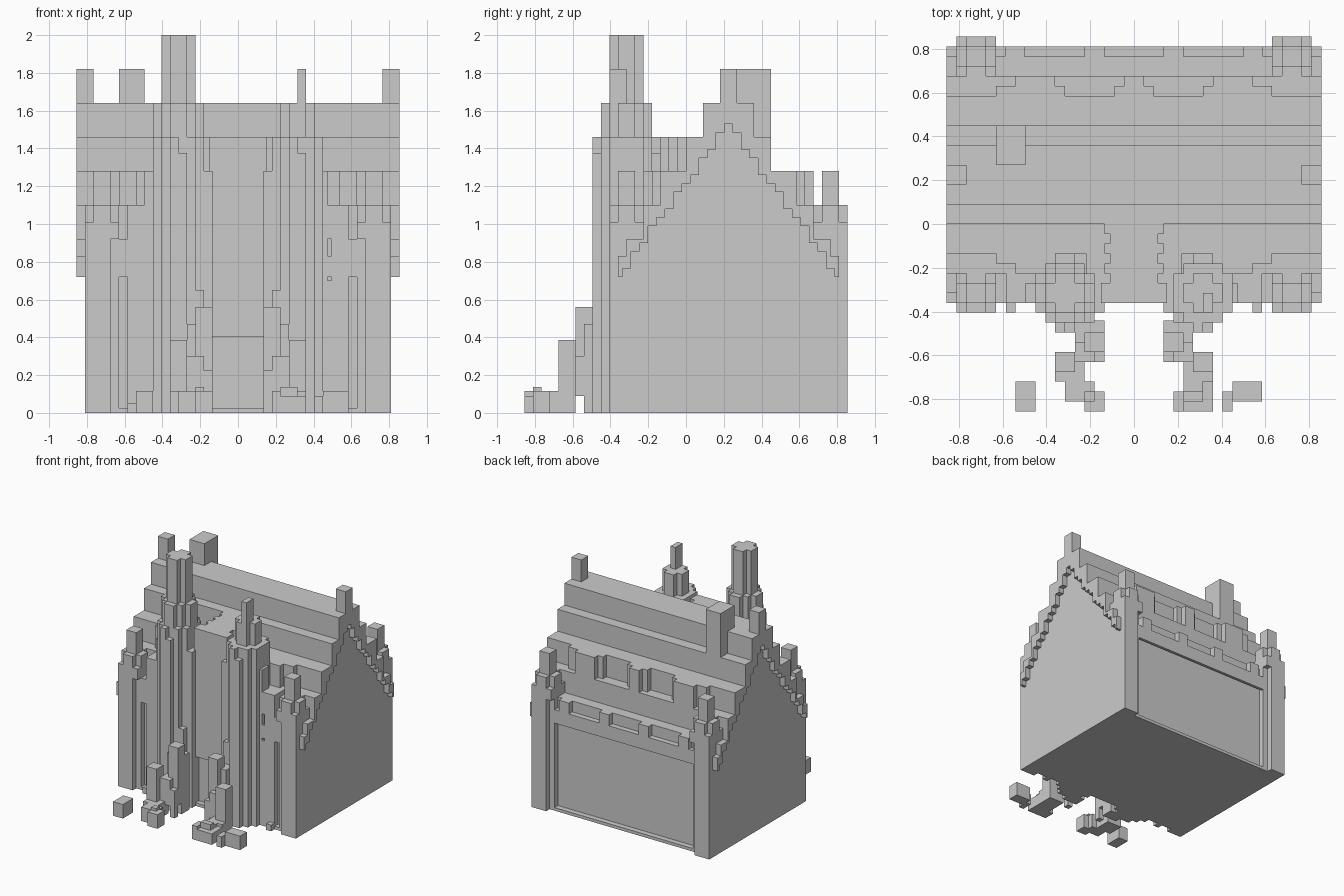
import bpy, bmesh

V = 0.045          # block size
RY = 0.225         # ridge position in y


def finish(name, bm):
    bmesh.ops.recalc_face_normals(bm, faces=bm.faces)
    me = bpy.data.meshes.new(name)
    bm.to_mesh(me)
    bm.free()
    ob = bpy.data.objects.new(name, me)
    bpy.context.collection.objects.link(ob)
    return ob


def boxes(name, items, mirror=False):
    """One object from boxes (x0, x1, y0, y1, z0, z1), optionally repeated at -x."""
    bm = bmesh.new()
    for x0, x1, y0, y1, z0, z1 in items:
        for a, b in ([(x0, x1), (-x1, -x0)] if mirror else [(x0, x1)]):
            vs = bmesh.ops.create_cube(bm, size=1)["verts"]
            for v in vs:
                v.co = (a if v.co.x < 0 else b,
                        y0 if v.co.y < 0 else y1,
                        z0 if v.co.z < 0 else z1)
    return finish(name, bm)


def extrude_x(name, profile, half):
    """Extrude a (y, z) profile from -half to +half in x."""
    bm = bmesh.new()
    f = bm.faces.new([bm.verts.new((-half, y, z)) for y, z in profile])
    r = bmesh.ops.extrude_face_region(bm, geom=[f])
    for v in r["geom"]:
        if isinstance(v, bmesh.types.BMVert):
            v.co.x = half
    bm.faces.new([v for v in f.verts]) if not f.is_valid else None
    return finish(name, bm)


# Fine stair line of the gables, as half profile from ridge outwards
def stair(limit_front, limit_back):
    half = []
    for k in range(14):
        z = 0.72 + V * round(18 * (1 - k / 13))
        half += [((k - 0.5) * V, z), ((k + 0.5) * V, z)]
    half = half[1:]
    front = [(max(RY - d, limit_front), z) for d, z in reversed(half)]
    back = [(min(RY + d, limit_back), z) for d, z in half]
    pts = []
    for p in front + back:
        if pts and abs(p[0] - pts[-1][0]) < 1e-5 and \
                (abs(p[0] - limit_front) < 1e-5 or abs(p[0] - limit_back) < 1e-5):
            if abs(p[0] - limit_front) < 1e-5:
                pts[-1] = p
            continue
        pts.append(p)
    return pts


# Main body with stepped gables
extrude_x("body", [(-0.315, 0)] + stair(-0.315, 0.765) + [(0.765, 0)], 0.81)

# Stepped roof, overhanging the gables and the eaves
levels = [(0.135, 1.64), (0.225, 1.46), (0.36, 1.28), (0.45, 1.10), (0.54, 0.92), (0.585, 0.83)]
top, inner = [], 0
for d, z in levels:
    if inner:
        top.append((inner, z))
    top.append((d, z))
    inner = d
roof = [(RY + d, z) for d, z in reversed(top)] + [(RY - d, z) for d, z in top]
extrude_x("roof", stair(-0.36, 0.81) + roof, 0.855)

# Ragged forward edges of the roof courses
tabs = [(0.36, 0.54, 0.54, 0.675, 1.10, 1.28), (0.315, 0.36, 0.54, 0.63, 1.10, 1.28),
        (0.54, 0.63, 0.54, 0.63, 1.10, 1.28), (0, 0.045, 0.54, 0.675, 1.10, 1.28),
        (0.045, 0.09, 0.54, 0.63, 1.10, 1.28)]
boxes("back_roof_tabs", tabs, True)
boxes("front_roof_tabs", [(a, b, 2 * RY - d, 2 * RY - c, e, f)
                          for a, b, c, d, e, f in tabs[:3]], True)
boxes("eave_blocks", [(a, a + 0.09, y0, y0 + V, 0.78, 0.92)
                      for a in (0.135, 0.50) for y0 in (0.765, -0.36)], True)

# Ridge finials and chimney
boxes("ridge_finials", [(0.765, 0.855, 0.18, 0.27, 1.6, 1.82)], True)
boxes("chimney", [(-0.63, -0.495, 0.27, 0.45, 1.3, 1.82)])

# Floor slab
boxes("floor", [(-0.81, 0.81, -0.36, 0.81, 0, 0.025)])

# Corner piers with pinnacles
for name, c in (("front", -0.315), ("back", 0.765)):
    s = 1 if c > 0 else -1
    boxes(name + "_corner_piers", [
        (0.675, 0.81, c - 0.09, c + 0.09, 0, 0.92),
        (0.63, 0.675, c - 0.09 + (0 if s > 0 else V), c + 0.09 - (V if s > 0 else 0), 0, 0.92),
        (0.63, 0.81, c - 0.09, c + 0.09, 0.92, 1.01),
        (0.63, 0.81, c - V, c + V, 1.01, 1.10),
        (0.675, 0.765, c - 0.09, c + 0.09, 1.01, 1.10),
        (0.675, 0.765, c - V, c + V, 1.10, 1.28)], True)

# Entrance bay: wall over door, cross roof, side steps of the cross roof
boxes("entrance_wall", [(-0.15, 0.15, -0.36, -0.27, 0.405, 1.46)])
boxes("cross_roof", [(-0.11, 0.11, -0.34, 0.02, 1.0, 1.46),
                     (-0.22, 0.22, -0.34, -0.10, 1.0, 1.28)])
boxes("cross_roof_edges", [(0.10, 0.135, y, y + V, 1.2, 1.46)
                           for y in (-0.315, -0.225, -0.135, -0.045)], True)

# Facade buttresses beside the towers
boxes("facade_buttresses", [(0.495, 0.585, -0.36, -0.30, 0, 0.83),
                            (0.495, 0.63, -0.36, -0.27, 0.83, 0.92),
                            (0.45, 0.585, -0.36, -0.13, 0.92, 1.10),
                            (0.54, 0.585, -0.405, -0.35, 0, 0.05)], True)


# Towers: stepped round plan made of crossed boxes
def drum(cx, z0, z1, spans):
    return [(cx - a * V, cx + a * V, -0.315 - b * V, -0.315 + b * V, z0, z1) for a, b in spans]


for name, cx in (("left_tower", -0.315), ("right_tower", 0.315)):
    parts = drum(cx, 0, 0.70, [(4, 1)])
    parts += drum(cx, 0, 1.28, [(4, 1)] if cx < 0 else [(3.5, 1)])
    parts += drum(cx, 0, 1.46, [(3, 2), (2, 3)]) + drum(cx, 0, 1.375, [(1, 4)])
    parts += [(cx - V, cx, -0.495, -0.3, 1.3, 1.46)]
    if cx < 0:
        parts += drum(cx, 1.46, 1.64, [(3, 1), (2, 2), (1, 3)])
        parts += drum(cx, 1.64, 2.0, [(2, 1), (1, 2)])
    else:
        parts += drum(cx, 1.46, 1.64, [(2, 1), (1, 2)])
        parts += [(0.315, 0.36, -0.405, -0.315, 1.6, 1.82)]
    boxes(name, parts)
boxes("door_jambs", [(0.135, 0.225, -0.405, -0.30, 0, 1.28),
                     (0.18, 0.225, -0.45, -0.40, 0, 0.65)], True)

# Broken steps flanking the entrance path
boxes("flanking_blocks", [
    (0.135, 0.225, -0.585, -0.495, 0.09, 0.56),
    (0.135, 0.27, -0.54, -0.44, 0, 0.47),
    (0.18, 0.27, -0.63, -0.54, 0.09, 0.30),
    (0.135, 0.18, -0.63, -0.585, 0, 0.225),
    (0.27, 0.36, -0.675, -0.585, 0, 0.385),
    (0.225, 0.36, -0.72, -0.585, 0, 0.115),
    (0.225, 0.315, -0.765, -0.72, 0, 0.115)], True)
boxes("left_rubble", [(-0.225, -0.135, -0.855, -0.765, 0, 0.115),
                      (-0.315, -0.18, -0.81, -0.72, 0, 0.115),
                      (-0.225, -0.18, -0.81, -0.765, 0.1, 0.137),
                      (-0.54, -0.45, -0.855, -0.72, 0, 0.115)])
boxes("right_rubble", [(0.18, 0.225, -0.855, -0.765, 0, 0.115),
                       (0.225, 0.36, -0.855, -0.72, 0, 0.09),
                       (0.225, 0.315, -0.81, -0.765, 0.08, 0.137),
                       (0.405, 0.45, -0.855, -0.765, 0, 0.09),
                       (0.45, 0.585, -0.81, -0.72, 0, 0.115)])
